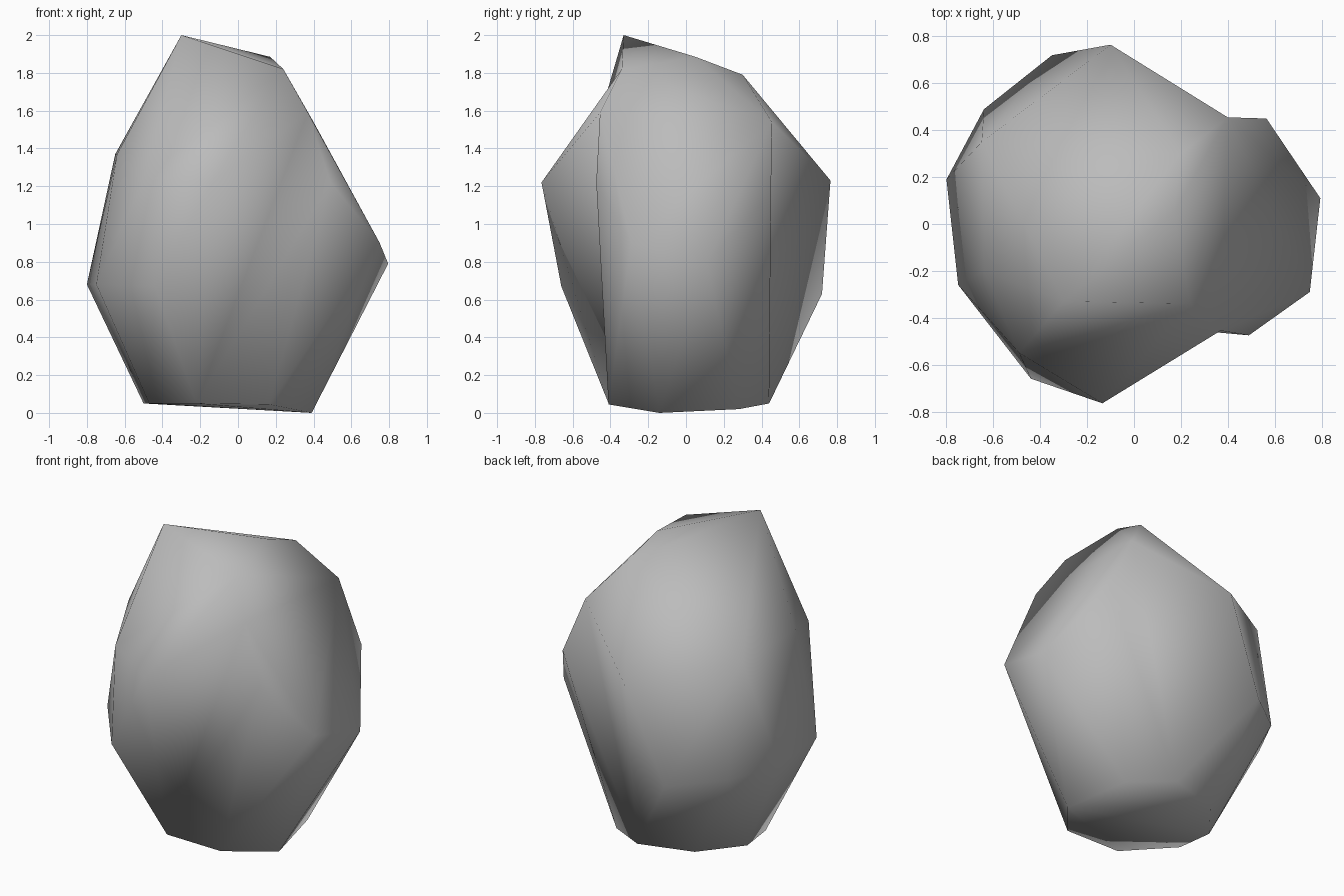
import bpy
import bmesh
from mathutils import Vector

cube = bpy.data.objects.get("Cube")
if cube:
    bpy.data.objects.remove(cube, do_unlink=True)


def make_material(name, color):
    """One flat matte colour, for viewport and render alike."""
    material = bpy.data.materials.new(name)
    material.use_nodes = True
    material.diffuse_color = color
    shader = material.node_tree.nodes["Principled BSDF"]
    shader.inputs["Base Color"].default_value = color
    shader.inputs["Roughness"].default_value = 0.9
    return material


# Corners of the boulder, named by where they sit
corners = {
    # crown
    "peak": (-.3, -.33, 2),
    "crown_mid": (.17, .05, 1.885),
    "crown_front": (.24, -.34, 1.82),
    "crown_back": (.2, .3, 1.79),
    # shoulders
    "notch_front": (.37, -.455, 1.59),
    "notch_back": (.4, .455, 1.54),
    "shoulder_front": (-.135, -.765, 1.22),
    "shoulder_back": (-.1, .765, 1.23),
    "shoulder_front_corner": (-.49, -.55, 1.25),
    "shoulder_side": (-.64, -.2, 1.37),
    "shoulder_back_corner": (-.65, .35, 1.37),
    # waist
    "bulge_front": (.49, -.475, 1.22),
    "bulge_back": (.565, .45, 1.16),
    "bulge_tip": (.795, .11, .79),
    "bulge_tip_front": (.75, -.29, .9),
    "waist_front": (-.44, -.66, .67),
    "waist_side_front": (-.75, -.26, .68),
    "waist_side": (-.8, .19, .68),
    "waist_back_corner": (-.64, .49, .66),
    "waist_back": (-.35, .72, .63),
    # foot
    "foot_tip": (.39, -.14, 0),
    "foot_tip_back": (.3, .28, .02),
    "foot_back": (.04, .44, .05),
    "foot_back_corner": (-.3, .34, .05),
    "foot_side_back": (-.5, .09, .05),
    "foot_side_front": (-.47, -.14, .05),
    "foot_front_corner": (-.22, -.41, .05),
    "foot_front": (.165, -.41, .045),
}

# Skin edges to turn, in order: each old edge, then the edge that replaces it
turns = [
    # front valley and the ridge beside it
    ("waist_front", "foot_front", "shoulder_front", "foot_front_corner"),
    ("shoulder_front", "bulge_front", "notch_front", "foot_front"),
    ("shoulder_front", "foot_front", "notch_front", "foot_front_corner"),
    ("notch_front", "foot_front", "bulge_front", "foot_front_corner"),
    # back valley
    ("shoulder_back", "bulge_back", "notch_back", "foot_back"),
    # hollow under the peak
    ("peak", "notch_front", "crown_front", "shoulder_front"),
    ("peak", "shoulder_front", "crown_front", "shoulder_front_corner"),
]


def turn_edge(old, new):
    """Swap the diagonal of the two triangles that share the old edge."""
    edge = bm.edges.get(old)
    if edge:
        around = {vert for face in edge.link_faces for vert in face.verts}
        if around == set(old) | set(new):
            bmesh.utils.edge_rotate(edge, True)


# Wrap a skin of flat triangles around the corners
bm = bmesh.new()
points = {name: bm.verts.new(Vector(place)) for name, place in corners.items()}
bmesh.ops.convex_hull(bm, input=list(bm.verts), use_existing_faces=False)

# Fold the valleys inward
for names in turns:
    start, end, new_start, new_end = [points[name] for name in names]
    turn_edge((start, end), (new_start, new_end))

# Drop any corner left inside the skin, then shade softly
loose = [vert for vert in bm.verts if not vert.link_faces]
bmesh.ops.delete(bm, geom=loose, context="VERTS")
bmesh.ops.recalc_face_normals(bm, faces=list(bm.faces))
for face in bm.faces:
    face.smooth = True

mesh = bpy.data.meshes.new("boulder")
bm.to_mesh(mesh)
bm.free()
mesh.materials.append(make_material("stone grey", (.5, .5, .5, 1)))
boulder = bpy.data.objects.new("boulder", mesh)
bpy.context.collection.objects.link(boulder)
